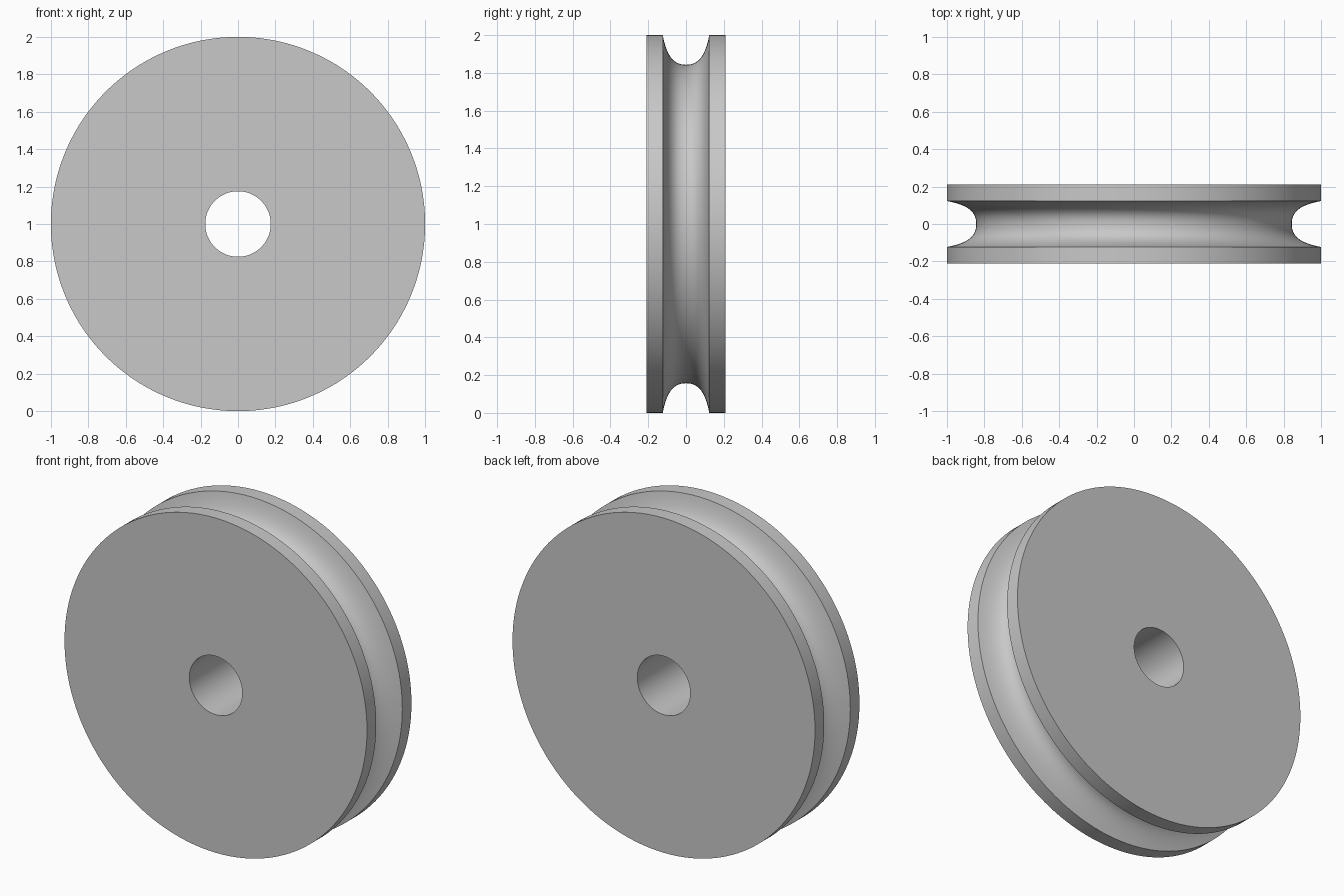
import bpy, bmesh, math
from mathutils import Vector
from mathutils.geometry import interpolate_bezier

cube = bpy.data.objects.get("Cube")
if cube:
    bpy.data.objects.remove(cube, do_unlink=True)

# Main dimensions
RIM, BORE, HALF_WIDTH = 1.0, 0.175, 0.21
GROOVE_HALF, GROOVE_FLOOR = 0.123, 0.843
SEGMENTS = 160

# Plain grey material
grey = bpy.data.materials.new("plain_grey")
grey.use_nodes = True
colour = (0.58, 0.58, 0.58, 1)
grey.diffuse_color = colour
grey.node_tree.nodes["Principled BSDF"].inputs["Base Color"].default_value = colour

# Half of the flared groove as (radius, y), from rim to floor
half_groove = [(p.x, p.y) for p in interpolate_bezier(
    Vector((RIM, GROOVE_HALF)), Vector((0.878, 0.1)),
    Vector((GROOVE_FLOOR, 0.06)), Vector((GROOVE_FLOOR, 0)), 14)]

# Closed cross-section: back half, then its mirror
back = [(BORE, HALF_WIDTH), (RIM, HALF_WIDTH)] + half_groove
profile = back + [(r, -y) for r, y in reversed(back[:-1])]

# Revolve the section around the axle
bm = bmesh.new()
rings = []
for i in range(SEGMENTS):
    a = math.tau * i / SEGMENTS
    rings.append([bm.verts.new((r * math.cos(a), y, RIM + r * math.sin(a)))
                  for r, y in profile])
n = len(profile)
for i, ring in enumerate(rings):
    following = rings[(i + 1) % SEGMENTS]
    for j in range(n):
        k = (j + 1) % n
        bm.faces.new((ring[j], ring[k], following[k], following[j]))
bmesh.ops.recalc_face_normals(bm, faces=bm.faces[:])

mesh = bpy.data.meshes.new("grooved_wheel")
bm.to_mesh(mesh)
bm.free()
mesh.materials.append(grey)
wheel = bpy.data.objects.new("grooved_wheel", mesh)
bpy.context.collection.objects.link(wheel)

# Smooth curved walls, crisp rims
bpy.ops.object.select_all(action="DESELECT")
wheel.select_set(True)
bpy.context.view_layer.objects.active = wheel
bpy.ops.object.shade_smooth_by_angle(angle=math.radians(30))
